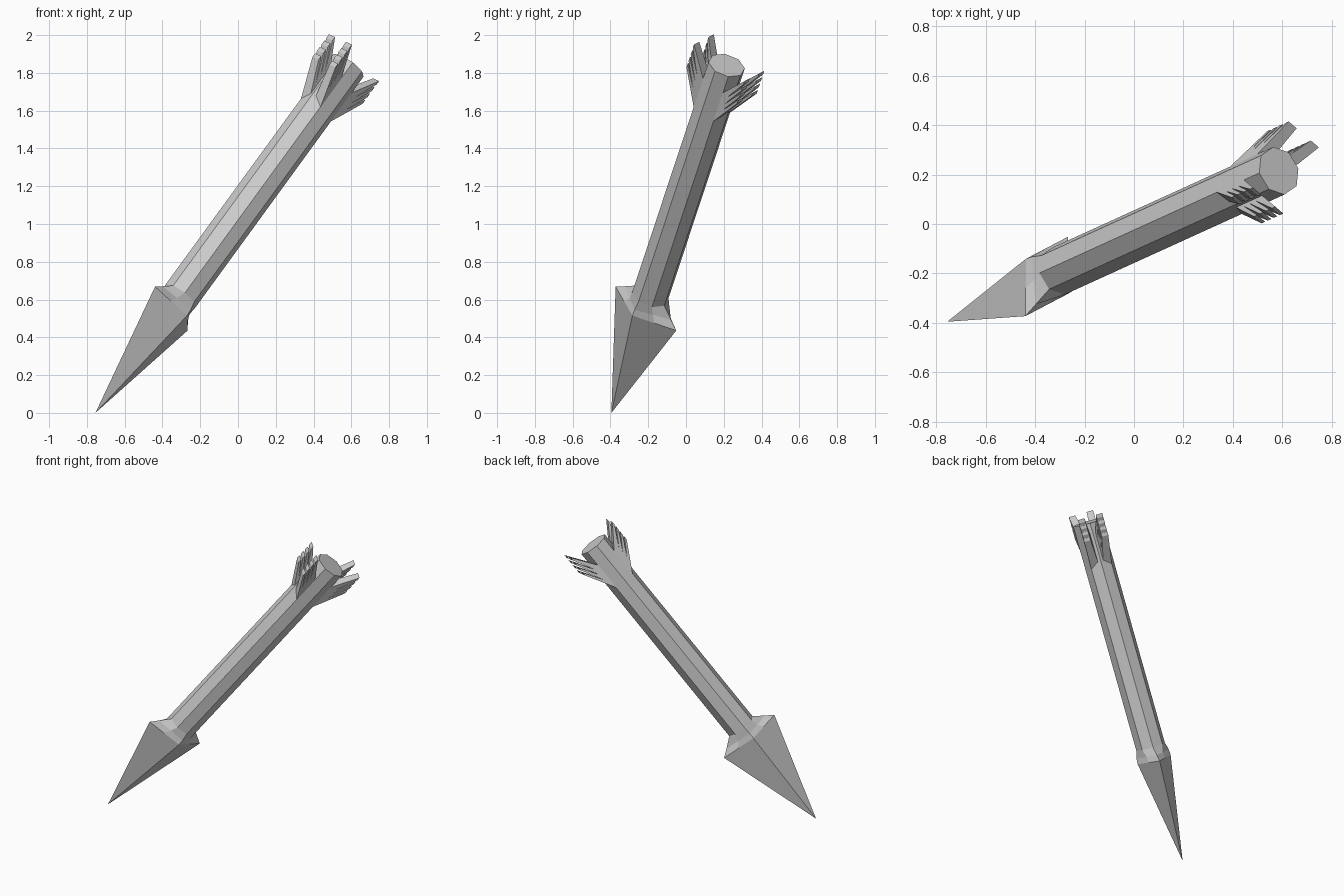
import bpy, bmesh, math
from mathutils import Vector, Matrix

if "Cube" in bpy.data.objects:
    bpy.data.objects.remove(bpy.data.objects["Cube"])

# Arrow frame: local z runs from tip to tail, local x is the wide axis of the head
TIP = Vector((-0.755, -0.395, 0.0))
D = (Vector((0.585, 0.215, 1.84)) - TIP).normalized()
U = Vector((-0.394, -0.741, 0.546))
U = (U - D * U.dot(D)).normalized()
V = D.cross(U)
FRAME = Matrix.Translation(TIP) @ Matrix((U, V, D)).transposed().to_4x4()
TAIL = 2.357
R = 0.1


def finish(name, bm):
    bmesh.ops.recalc_face_normals(bm, faces=bm.faces)
    mesh = bpy.data.meshes.new(name)
    bm.to_mesh(mesh)
    bm.free()
    obj = bpy.data.objects.new(name, mesh)
    bpy.context.collection.objects.link(obj)
    obj.matrix_world = FRAME
    return obj


def octagon(r, z):
    return [(r * math.cos(i * math.pi / 4), r * math.sin(i * math.pi / 4), z) for i in range(8)]


def rhombus(a, b, z):
    # corners plus edge midpoints, so it bridges to the octagon
    c = [(a, 0), (0, b), (-a, 0), (0, -b)]
    pts = []
    for i in range(4):
        p, q = c[i], c[(i + 1) % 4]
        pts += [(*p, z), ((p[0] + q[0]) / 2, (p[1] + q[1]) / 2, z)]
    return pts


def bridge(bm, a, b):
    n = len(a)
    for i in range(n):
        bm.faces.new((a[i], a[(i + 1) % n], b[(i + 1) % n], b[i]))


# Shaft, head collar and pointed head as one loft
bm = bmesh.new()
rings = [rhombus(0.216, 0.116, 0.707), rhombus(0.165, 0.113, 0.745),
         octagon(R, 0.795), octagon(R, TAIL)]
rings = [[bm.verts.new(p) for p in ring] for ring in rings]
for a, b in zip(rings, rings[1:]):
    bridge(bm, a, b)
bm.faces.new(rings[-1])
point = bm.verts.new((0, 0, 0))
base = rings[0]
for i in range(0, 8, 2):
    bm.faces.new((point, base[i], base[i + 1], base[(i + 2) % 8]))
finish("arrow_shaft_and_head", bm)

# Feather profile (z, x): four swept barbs with notches between them
profile = [(2.045, 0.065)]
for i in range(4):
    z = 2.255 + 0.043 * i
    profile += [(z, 0.18), (z + 0.024, 0.18)]
    if i < 3:
        profile.append((z - 0.10, 0.105))
profile.append((2.24, 0.065))


def feather(name, sx, sy):
    bm = bmesh.new()
    sides = []
    for root, end in ((0.012, 0.04), (0.071, 0.085)):
        side = []
        for z, x in profile:
            k = (x - 0.065) / 0.115
            side.append(bm.verts.new((sx * x, sy * (root + (end - root) * k), z)))
        sides.append(side)
        bm.faces.new(side)
    bridge(bm, *sides)
    finish(name, bm)


# Two feathers on each side of the tail
for sx, a in ((1, "upper"), (-1, "lower")):
    for sy, b in ((1, "right"), (-1, "left")):
        feather(f"feather_{a}_{b}", sx, sy)
